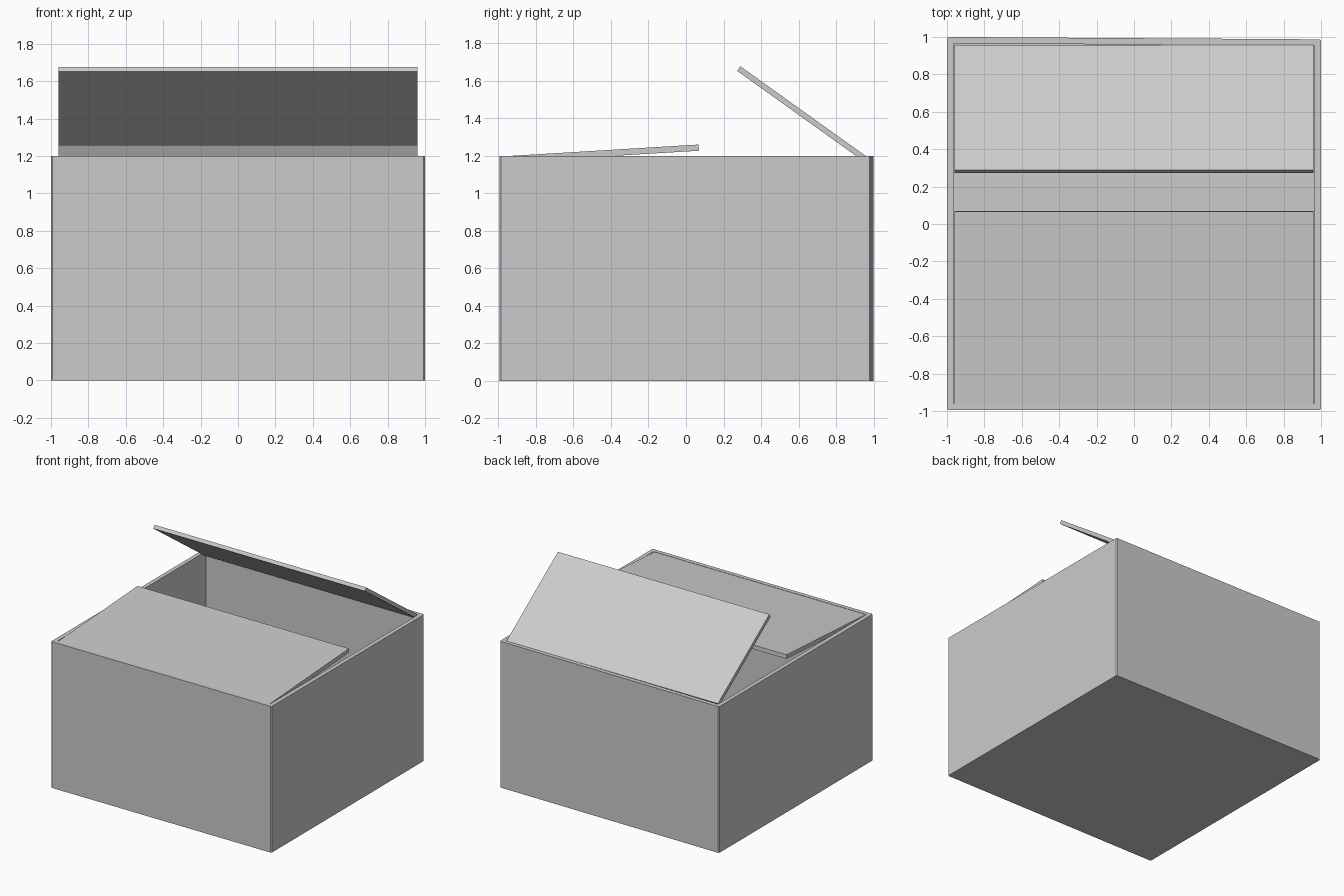
import bpy, bmesh
from math import hypot

if "Cube" in bpy.data.objects:
    bpy.data.objects.remove(bpy.data.objects["Cube"], do_unlink=True)

grey = bpy.data.materials.new("box grey")
grey.use_nodes = True
colour = (0.6, 0.6, 0.6, 1)
grey.diffuse_color = colour
grey.node_tree.nodes["Principled BSDF"].inputs["Base Color"].default_value = colour


def finish(name, bm):
    bmesh.ops.recalc_face_normals(bm, faces=bm.faces)
    mesh = bpy.data.meshes.new(name)
    bm.to_mesh(mesh)
    bm.free()
    mesh.materials.append(grey)
    obj = bpy.data.objects.new(name, mesh)
    bpy.context.collection.objects.link(obj)
    return obj


# Open box: slightly skewed back wall, hollowed from the top
height, wall = 1.2, 0.037
outline = [(-1, -0.995), (1, -0.995), (1, 0.987), (-1, 1)]
bm = bmesh.new()
base = bm.faces.new([bm.verts.new((x, y, 0)) for x, y in outline])
extruded = bmesh.ops.extrude_face_region(bm, geom=[base], use_keep_orig=True)["geom"]
top_verts = [v for v in extruded if isinstance(v, bmesh.types.BMVert)]
bmesh.ops.translate(bm, vec=(0, 0, height), verts=top_verts)
bmesh.ops.recalc_face_normals(bm, faces=bm.faces)
corners = [e for e in bm.edges
           if abs(e.verts[0].co.z - e.verts[1].co.z) > 1]
bmesh.ops.bevel(bm, geom=corners, offset=0.008, segments=1, affect='EDGES')
# Cavity
rim = next(f for f in bm.faces if f.normal.z > 0.9)
bmesh.ops.inset_region(bm, faces=[rim], thickness=wall)
cavity = bmesh.ops.extrude_face_region(bm, geom=[rim])["geom"]
bmesh.ops.translate(bm, vec=(0, 0, wall - height),
                    verts=[v for v in cavity if isinstance(v, bmesh.types.BMVert)])
bmesh.ops.delete(bm, geom=[f for f in [rim] if f.is_valid], context='FACES_ONLY')
finish("box_body", bm)


# Flap: a thin slab hanging below the line from hinge to tip, in (y, z)
def flap(name, hinge, tip, thickness, half_width=0.96):
    dy, dz = tip[0] - hinge[0], tip[1] - hinge[1]
    length = hypot(dy, dz)
    sign = 1 if dy > 0 else -1
    ny, nz = sign * dz / length * thickness, -sign * dy / length * thickness
    section = [hinge, tip, (tip[0] + ny, tip[1] + nz), (hinge[0] + ny, hinge[1] + nz)]
    bm = bmesh.new()
    end = bm.faces.new([bm.verts.new((-half_width, y, z)) for y, z in section])
    geom = bmesh.ops.extrude_face_region(bm, geom=[end], use_keep_orig=True)["geom"]
    bmesh.ops.translate(bm, vec=(2 * half_width, 0, 0),
                        verts=[v for v in geom if isinstance(v, bmesh.types.BMVert)])
    return finish(name, bm)


flap("front_flap", (-0.96, 1.198), (0.067, 1.26), 0.033)
flap("back_flap", (0.957, 1.2), (0.29, 1.677), 0.03)
